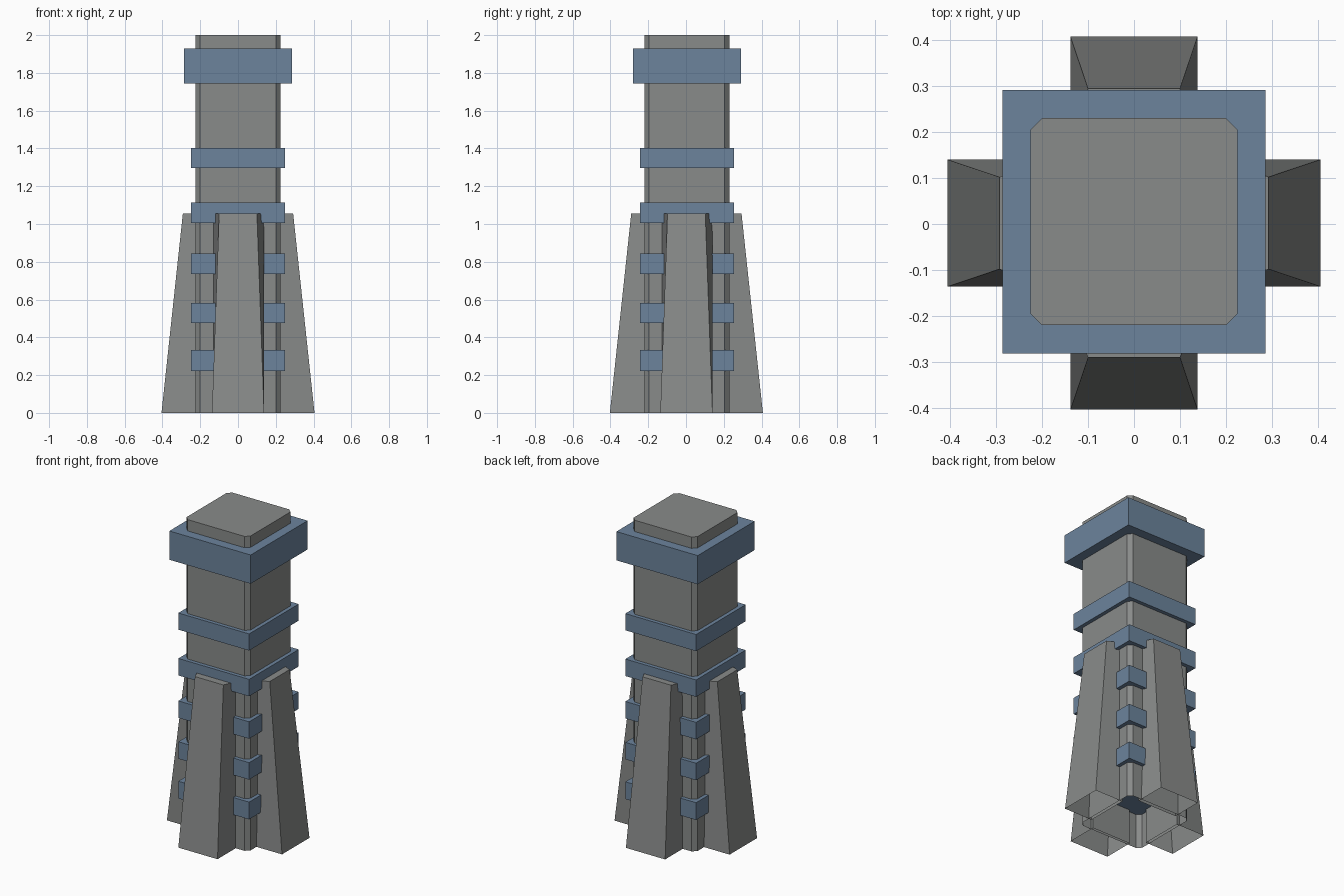
import bpy, bmesh, math
from mathutils import Matrix

if "Cube" in bpy.data.objects:
    bpy.data.objects.remove(bpy.data.objects["Cube"])


def material(name, rgb):
    m = bpy.data.materials.new(name)
    m.diffuse_color = (*rgb, 1)
    m.use_nodes = True
    m.node_tree.nodes["Principled BSDF"].inputs["Base Color"].default_value = m.diffuse_color
    return m


STONE = material("grey stone", (0.25, 0.26, 0.255))
BLUE = material("slate blue", (0.15, 0.23, 0.335))
YC = 0.005  # the shaft sits slightly behind the buttress centre


def loft(name, low, high, mat, open_bottom=False, matrix=None):
    """Solid between two matching rings of points (counter-clockwise)."""
    bm = bmesh.new()
    a = [bm.verts.new(p) for p in low]
    b = [bm.verts.new(p) for p in high]
    n = len(a)
    for i in range(n):
        j = (i + 1) % n
        bm.faces.new((a[i], a[j], b[j], b[i]))
    bm.faces.new(b)
    if not open_bottom:
        bm.faces.new(a[::-1])
    if matrix:
        bm.transform(matrix)
    me = bpy.data.meshes.new(name)
    bm.to_mesh(me)
    bm.free()
    me.materials.append(mat)
    ob = bpy.data.objects.new(name, me)
    bpy.context.collection.objects.link(ob)
    return ob


# shaft: square with chamfered corners, hollow underneath
h, k = 0.225, 0.2
ring = [(-k, -h), (k, -h), (h, -k), (h, k), (k, h), (-k, h), (-h, k), (-h, -k)]
loft("tower_shaft", [(x, y + YC, 0) for x, y in ring],
     [(x, y + YC, 2) for x, y in ring], STONE, open_bottom=True)

# blue bands: (half width, bottom, top)
bands = [(0.249, 0.222, 0.332), (0.249, 0.475, 0.583), (0.249, 0.735, 0.843),
         (0.249, 1.005, 1.113), (0.249, 1.296, 1.402), (0.286, 1.745, 1.928)]
for i, (r, z0, z1) in enumerate(bands):
    sq = [(-r, -r), (r, -r), (r, r), (-r, r)]
    loft(f"band_{i + 1}", [(x, y + YC, z0) for x, y in sq],
         [(x, y + YC, z1) for x, y in sq], BLUE)

# four tapering buttresses, hollow underneath
w, t, top, inner = 0.138, 0.1, 1.055, -0.205
low = [(-w, -0.405, 0), (w, -0.405, 0), (w, inner, 0), (-w, inner, 0)]
high = [(-t, -0.292, top), (t, -0.292, top), (w, inner, top), (-w, inner, top)]
for i, side in enumerate(("front", "right", "back", "left")):
    turn = Matrix.Translation((0, 0.002, 0)) @ Matrix.Rotation(i * math.pi / 2, 4, 'Z')
    loft(f"{side}_buttress", low, high, STONE, open_bottom=True, matrix=turn)
